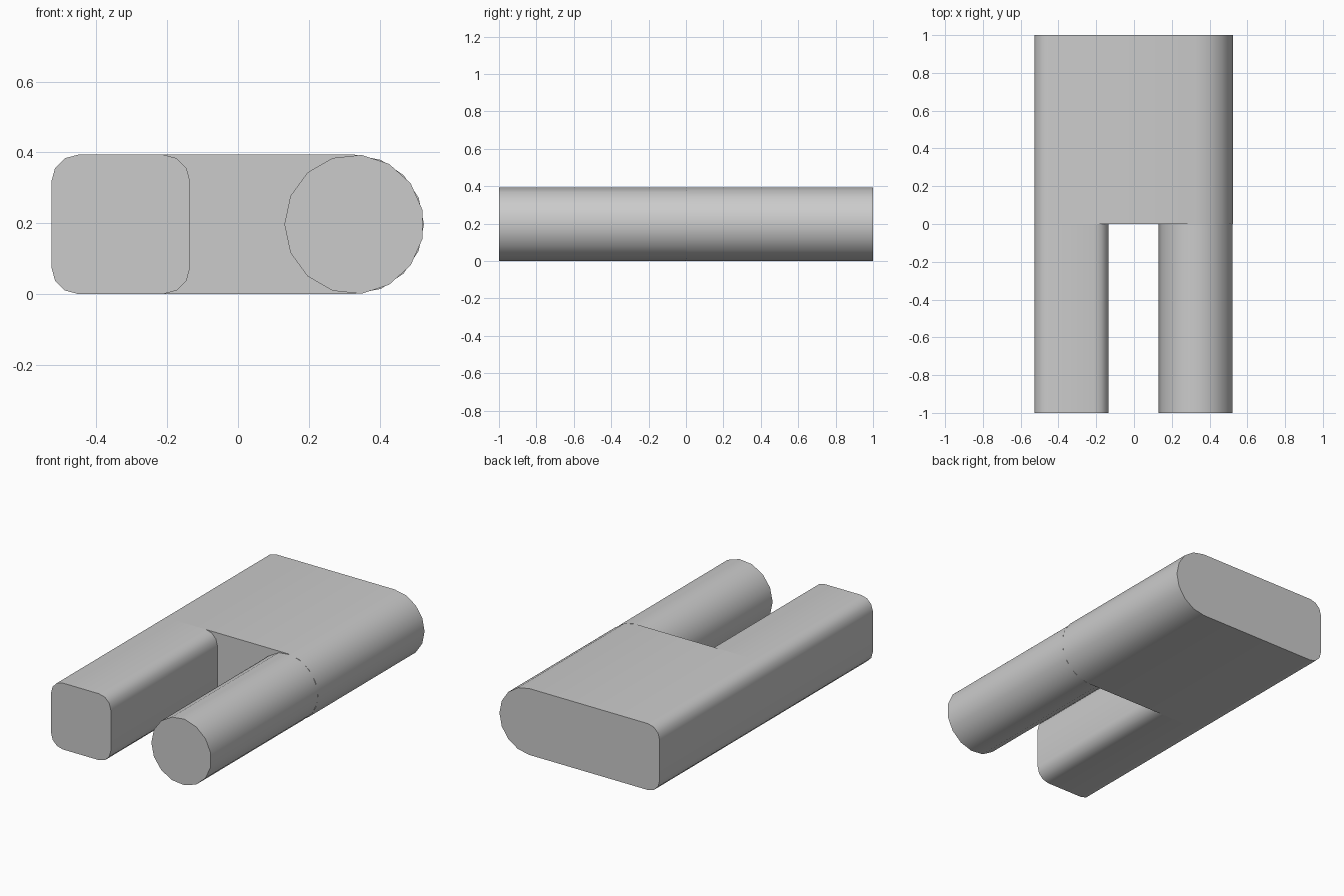
import bpy, bmesh
from math import radians, sin, cos

cube = bpy.data.objects.get("Cube")
if cube:
    bpy.data.objects.remove(cube, do_unlink=True)

grey = bpy.data.materials.new("plain_grey")
grey.use_nodes = True
COLOUR = (0.6, 0.6, 0.6, 1)
grey.diffuse_color = COLOUR
grey.node_tree.nodes["Principled BSDF"].inputs["Base Color"].default_value = COLOUR

R = 0.197            # half thickness
LEFT, INNER = -0.527, -0.135
ROUND = 0.328        # axis of the round prong and round edge
CORNER = 0.077


def arc(cx, cz, r, start, end, steps):
    angles = [radians(start + (end - start) * i / steps) for i in range(steps + 1)]
    return [(cx + r * cos(a), cz + r * sin(a)) for a in angles]


def corners(x, start):
    """Two small rounded corners, one above the other, on one side."""
    low, high = CORNER, 2 * R - CORNER
    first, second = (high, low) if start == 90 else (low, high)
    return (arc(x, first, CORNER, start, start + 90, 3)
            + arc(x, second, CORNER, start + 90, start + 180, 3))


def extrude(name, profile, y0, y1):
    bm = bmesh.new()
    rings = [[bm.verts.new((x, y, z)) for x, z in profile] for y in (y0, y1)]
    count = len(profile)
    for i in range(count):
        j = (i + 1) % count
        bm.faces.new((rings[0][i], rings[0][j], rings[1][j], rings[1][i]))
    for ring in rings:
        bm.faces.new(ring)
    bmesh.ops.recalc_face_normals(bm, faces=bm.faces)
    mesh = bpy.data.meshes.new(name)
    bm.to_mesh(mesh)
    bm.free()
    mesh.materials.append(grey)
    obj = bpy.data.objects.new(name, mesh)
    bpy.context.collection.objects.link(obj)
    bpy.ops.object.select_all(action="DESELECT")
    obj.select_set(True)
    bpy.context.view_layer.objects.active = obj
    bpy.ops.object.shade_smooth_by_angle(angle=radians(35))
    return obj


outer = corners(LEFT + CORNER, 90)

# Rear block: small corners on one side, full round on the other
extrude("rear_block", outer + arc(ROUND, R, R, -90, 90, 8), 0, 1)

# Square prong with rounded corners
extrude("square_prong", outer + corners(INNER - CORNER, -90), -1, 0)

# Round prong
extrude("round_prong", arc(ROUND, R, R, 180, 516, 14), -1, 0)
